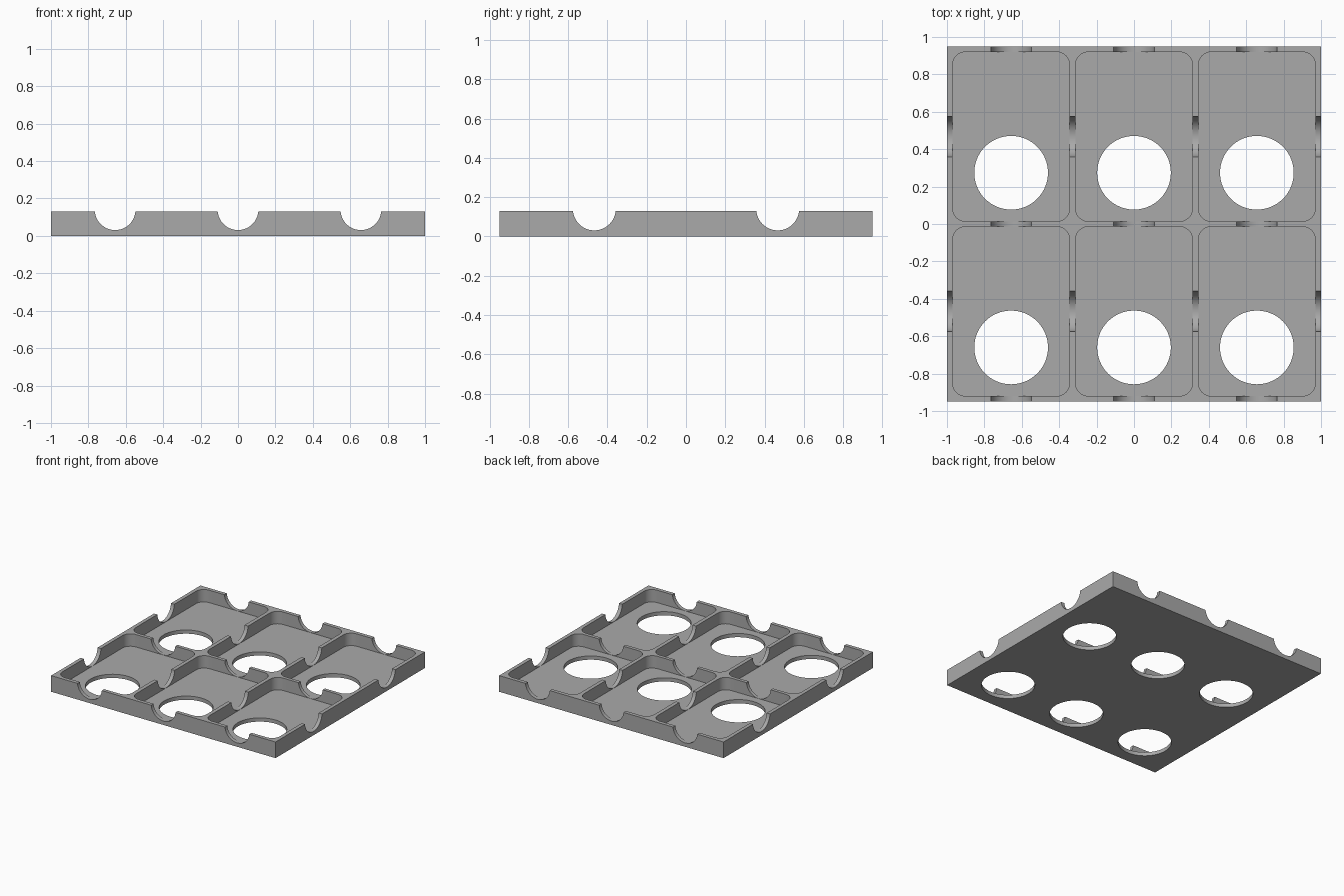
import bpy, bmesh, math
from mathutils import Matrix, Vector

if "Cube" in bpy.data.objects:
    bpy.data.objects.remove(bpy.data.objects["Cube"])

HEIGHT, FLOOR = 0.13, 0.03
COLS = (-0.657, 0.0, 0.657)
ROWS = (-0.467, 0.467)


def make_object(name, bm):
    bmesh.ops.recalc_face_normals(bm, faces=bm.faces)
    mesh = bpy.data.meshes.new(name)
    bm.to_mesh(mesh)
    bm.free()
    obj = bpy.data.objects.new(name, mesh)
    bpy.context.collection.objects.link(obj)
    return obj


def add_prism(bm, points, z0, z1):
    face = bm.faces.new([bm.verts.new((x, y, z0)) for x, y in points])
    res = bmesh.ops.extrude_face_region(bm, geom=[face])
    verts = [v for v in res["geom"] if isinstance(v, bmesh.types.BMVert)]
    bmesh.ops.translate(bm, verts=verts, vec=(0, 0, z1 - z0))


def rounded_rect(cx, cy, hx, hy, r, steps=8):
    pts = []
    for q, (sx, sy) in enumerate(((1, 1), (-1, 1), (-1, -1), (1, -1))):
        for i in range(steps + 1):
            a = math.pi / 2 * (q + i / steps)
            pts.append((cx + sx * (hx - r) + r * math.cos(a),
                        cy + sy * (hy - r) + r * math.sin(a)))
    return pts


def add_cylinder(bm, center, radius, depth, rot, segments=64):
    bmesh.ops.create_cone(bm, cap_ends=True, segments=segments, radius1=radius,
                          radius2=radius, depth=depth,
                          matrix=Matrix.Translation(Vector(center)) @ rot)


def cut(target, name, bm):
    cutter = make_object(name, bm)
    mod = target.modifiers.new(name, 'BOOLEAN')
    mod.operation, mod.solver, mod.object = 'DIFFERENCE', 'EXACT', cutter
    bpy.context.view_layer.objects.active = target
    bpy.ops.object.modifier_apply(modifier=mod.name)
    bpy.data.objects.remove(cutter)


# Solid tray block
bm = bmesh.new()
add_prism(bm, [(-1, -0.95), (1, -0.95), (1, 0.95), (-1, 0.95)], 0, HEIGHT)
tray = make_object("tray", bm)

# Six rounded pockets
bm = bmesh.new()
for x in COLS:
    for y in ROWS:
        add_prism(bm, rounded_rect(x, y, 0.313, 0.453, 0.07), FLOOR, 0.3)
cut(tray, "pockets", bm)

# Round hole through each pocket floor
bm = bmesh.new()
for x in COLS:
    for y in ROWS:
        add_cylinder(bm, (x, y - 0.193, 0), 0.197, 0.4, Matrix.Identity(4))
cut(tray, "floor_holes", bm)

# Semicircular notches through the walls, in both directions
NOTCH_R, NOTCH_Z = 0.109, 0.14
bm = bmesh.new()
for x in COLS:
    add_cylinder(bm, (x, 0, NOTCH_Z), NOTCH_R, 2.4, Matrix.Rotation(math.pi / 2, 4, 'X'))
cut(tray, "lengthwise_notches", bm)
bm = bmesh.new()
for y in ROWS:
    add_cylinder(bm, (0, y, NOTCH_Z), NOTCH_R, 2.4, Matrix.Rotation(math.pi / 2, 4, 'Y'))
cut(tray, "crosswise_notches", bm)

# Single grey finish, smooth curves with sharp edges kept
grey = bpy.data.materials.new("grey")
grey.diffuse_color = (0.40, 0.40, 0.40, 1)
grey.use_nodes = True
grey.node_tree.nodes["Principled BSDF"].inputs["Base Color"].default_value = grey.diffuse_color
tray.data.materials.clear()
tray.data.materials.append(grey)
for p in tray.data.polygons:
    p.material_index = 0
bpy.ops.object.select_all(action='DESELECT')
tray.select_set(True)
bpy.context.view_layer.objects.active = tray
bpy.ops.object.shade_smooth_by_angle(angle=math.radians(30))
